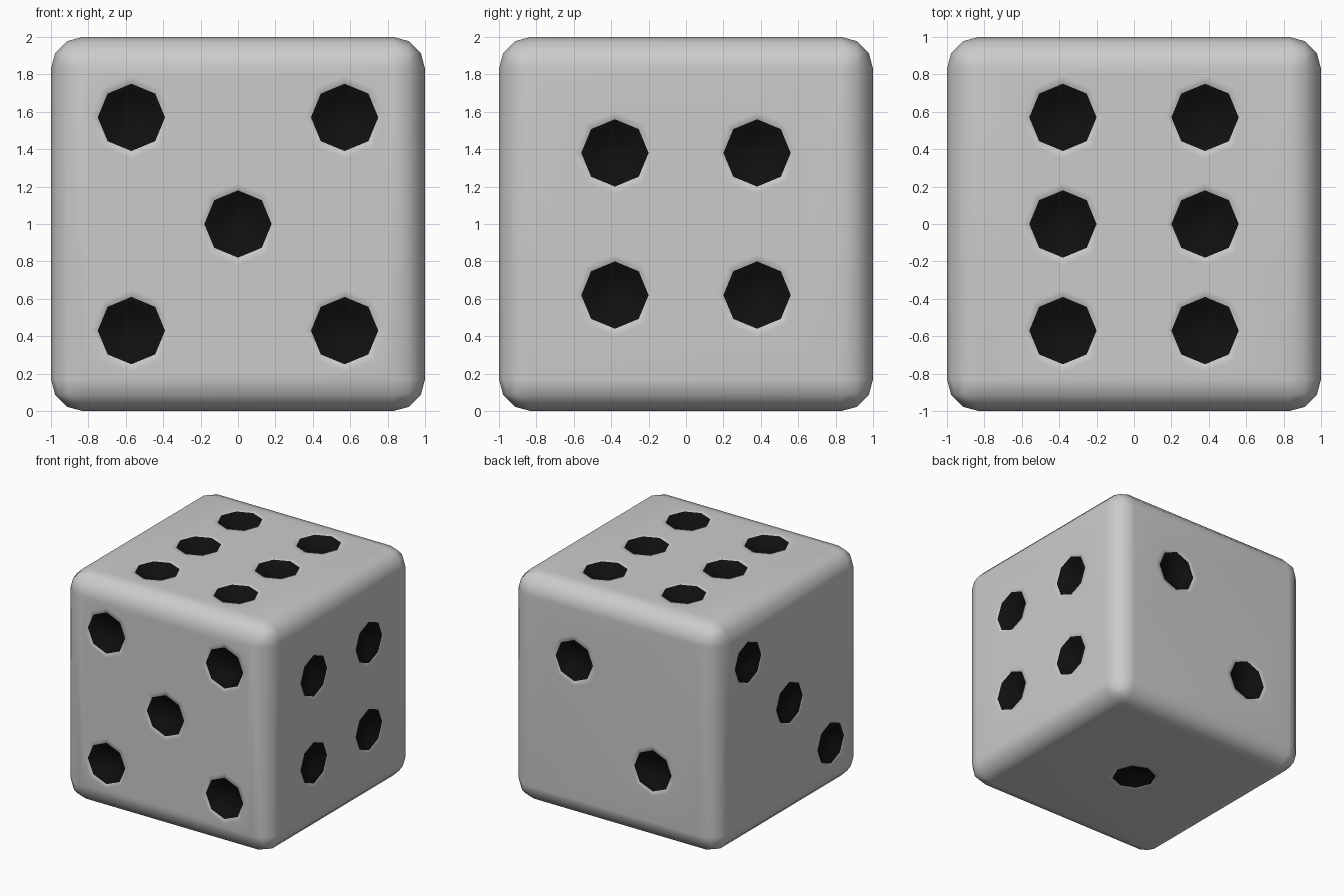
import bpy, bmesh, math
from mathutils import Vector

if "Cube" in bpy.data.objects:
    bpy.data.objects.remove(bpy.data.objects["Cube"])

BEVEL, R, A, B = 0.17, 0.18, 0.57, 0.38
X, Y, Z = Vector((1, 0, 0)), Vector((0, 1, 0)), Vector((0, 0, 1))

# Sides: outward normal, in-plane axes, pip centres
SIDES = [
    (-Y, X, Z, [(0, 0)] + [(a, b) for a in (-A, A) for b in (-A, A)]),
    (X, Y, Z, [(a, b) for a in (-B, B) for b in (-B, B)]),
    (Z, X, Y, [(a, b) for a in (-B, B) for b in (-A, 0, A)]),
    (Y, X, Z, [(B, B), (-B, -B)]),
    (-X, Y, Z, [(A, A), (0, 0), (-A, -A)]),
    (-Z, X, Y, [(0, 0)]),
]

bm = bmesh.new()

# Rounded edges and corners: bevelled cube without its six big faces
bmesh.ops.create_cube(bm, size=2)
bmesh.ops.bevel(bm, geom=bm.edges[:], offset=BEVEL, segments=3, profile=0.5,
                affect='EDGES')
big = [f for f in bm.faces if f.calc_area() > 1]
bmesh.ops.delete(bm, geom=big, context='FACES_ONLY')


def loop_edges(verts):
    return [bm.edges.new((verts[i - 1], verts[i])) for i in range(len(verts))]


def bridge(outer, inner, mat):
    for i in range(len(outer)):
        f = bm.faces.new((outer[i - 1], outer[i], inner[i], inner[i - 1]))
        f.material_index = mat


# Flat sides with recessed octagonal pips
for n, u, v, pips in SIDES:
    def point(a, b, depth=0.0):
        return bm.verts.new(u * a + v * b + n * (1 - depth))

    def ring(a, b, r, depth=0.0):
        return [point(a + r * math.cos(k * math.pi / 4),
                      b + r * math.sin(k * math.pi / 4), depth) for k in range(8)]

    s = 1 - BEVEL
    edges = loop_edges([point(-s, -s), point(s, -s), point(s, s), point(-s, s)])
    for a, b in pips:
        border = ring(a, b, R + 0.04)
        edges += loop_edges(border)
        rim, dish = ring(a, b, R), ring(a, b, R * 0.65, 0.05)
        bridge(border, rim, 0)
        bridge(rim, dish, 1)
        centre = point(a, b, 0.075)
        for i in range(8):
            bm.faces.new((dish[i - 1], dish[i], centre)).material_index = 1
    bmesh.ops.triangle_fill(bm, use_beauty=True, edges=edges, normal=n)

bmesh.ops.remove_doubles(bm, verts=bm.verts[:], dist=0.001)
bmesh.ops.recalc_face_normals(bm, faces=bm.faces[:])
for f in bm.faces:
    f.smooth = True
bmesh.ops.translate(bm, verts=bm.verts[:], vec=Z)

mesh = bpy.data.meshes.new("die")
bm.to_mesh(mesh)
bm.free()
die = bpy.data.objects.new("die", mesh)
bpy.context.collection.objects.link(die)

# Grey body and black pips
for name, c in (("body_grey", 0.8), ("pip_black", 0.005)):
    m = bpy.data.materials.new(name)
    m.diffuse_color = (c, c, c, 1)
    m.use_nodes = True
    m.node_tree.nodes["Principled BSDF"].inputs["Base Color"].default_value = m.diffuse_color
    mesh.materials.append(m)

# Keep the broad sides evenly shaded
die.modifiers.new("even_shading", 'WEIGHTED_NORMAL')
